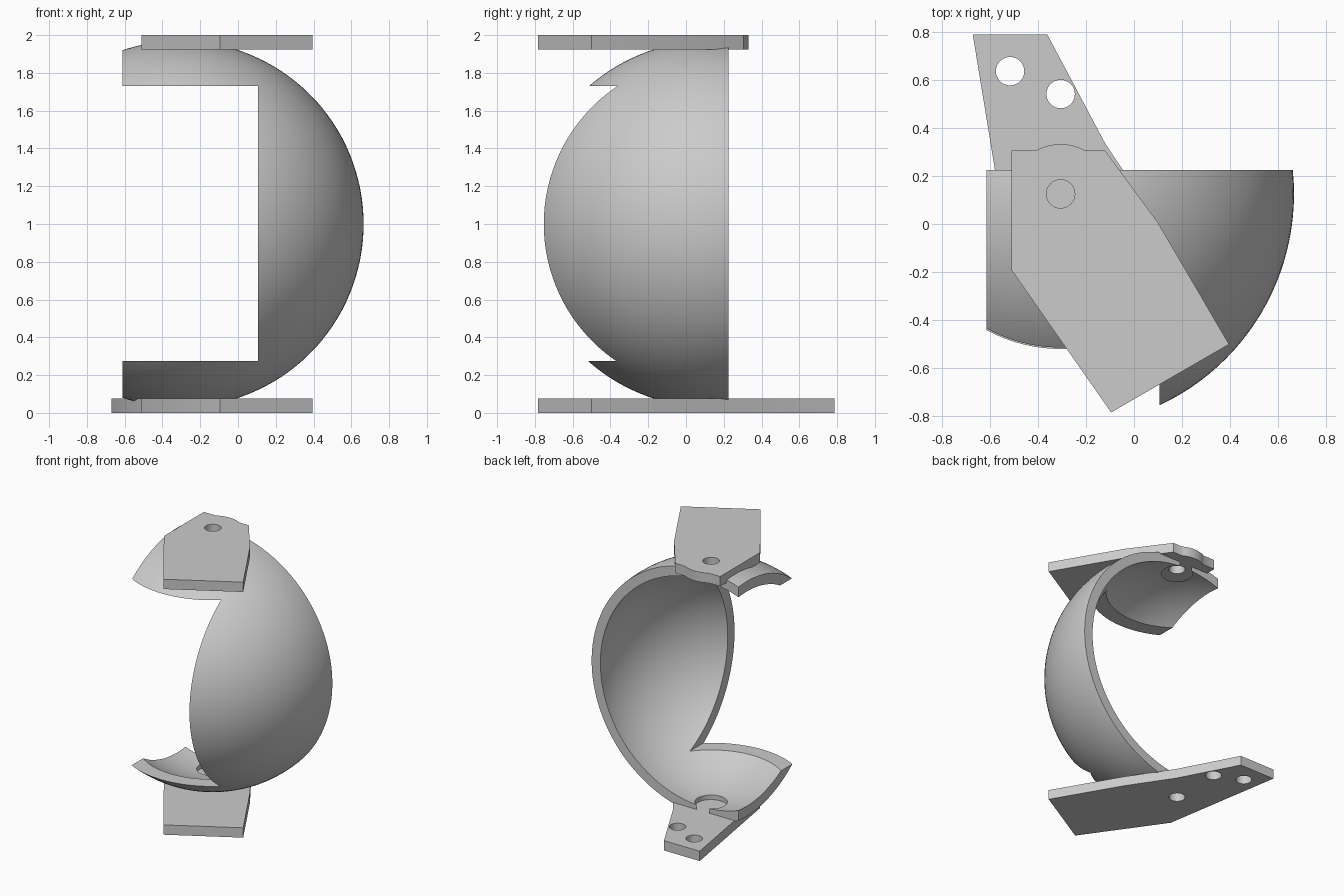
import bpy, bmesh, math

if "Cube" in bpy.data.objects:
    bpy.data.objects.remove(bpy.data.objects["Cube"], do_unlink=True)

AX, AY, AZ = -0.305, 0.125, 1.0      # centre of the bowl, on the pivot axis
RADIUS, WALL = 0.97, 0.075
PLATE = 0.077                        # plate thickness
HOLE = 0.059

grey = bpy.data.materials.new("plain grey")
grey.use_nodes = True
GREY = (0.6, 0.6, 0.6, 1)
grey.diffuse_color = GREY
grey.node_tree.nodes["Principled BSDF"].inputs["Base Color"].default_value = GREY


def finish(bm, name):
    bmesh.ops.recalc_face_normals(bm, faces=bm.faces)
    mesh = bpy.data.meshes.new(name)
    bm.to_mesh(mesh)
    bm.free()
    mesh.materials.append(grey)
    obj = bpy.data.objects.new(name, mesh)
    bpy.context.collection.objects.link(obj)
    return obj


def sphere(name, radius):
    bm = bmesh.new()
    bmesh.ops.create_uvsphere(bm, u_segments=128, v_segments=64, radius=radius)
    bmesh.ops.translate(bm, verts=bm.verts, vec=(AX, AY, AZ))
    return finish(bm, name)


def box(name, low, high):
    bm = bmesh.new()
    bmesh.ops.create_cube(bm, size=1)
    for v in bm.verts:
        v.co = [lo if c < 0 else hi for c, lo, hi in zip(v.co, low, high)]
    return finish(bm, name)


def prism(name, outline, z0, z1):
    bm = bmesh.new()
    face = bm.faces.new([bm.verts.new((x, y, z0)) for x, y in outline])
    up = bmesh.ops.extrude_face_region(bm, geom=[face])["geom"]
    for v in up:
        if isinstance(v, bmesh.types.BMVert):
            v.co.z = z1
    return finish(bm, name)


def arc(x, y, r, start, end, steps):
    angles = [math.radians(start + (end - start) * i / steps) for i in range(steps + 1)]
    return [(x + r * math.cos(a), y + r * math.sin(a)) for a in angles]


def drill(name, x, y, r, z0, z1):
    return prism(name, arc(x, y, r, 0, 360, 48)[:-1], z0, z1)


def cut(obj, cutters, operation="DIFFERENCE"):
    bpy.context.view_layer.objects.active = obj
    for cutter in cutters:
        mod = obj.modifiers.new("cut", "BOOLEAN")
        mod.operation, mod.solver, mod.object = operation, "EXACT", cutter
        bpy.ops.object.modifier_apply(modifier=mod.name)
        bpy.data.objects.remove(cutter, do_unlink=True)


def smooth(obj):
    bpy.ops.object.select_all(action="DESELECT")
    obj.select_set(True)
    bpy.context.view_layer.objects.active = obj
    bpy.ops.object.shade_smooth_by_angle(angle=math.radians(30))


# Bowl: hollow sphere, trimmed at the back and one side, with a square window
bowl = sphere("bowl", RADIUS)
cut(bowl, [
    sphere("hollow", RADIUS - WALL),
    box("window", (-2, -2, 0.275), (0.107, 2, 1.73)),
])
cut(bowl, [box("bounds", (-0.612, -2, -1), (2, 0.225, 3))], "INTERSECT")
cut(bowl, [
    drill("pivot_bore", AX, AY, HOLE, -1, 3),
    drill("counterbore", AX, AY, 0.115, PLATE, 2 - PLATE),
])
smooth(bowl)

# Mounting plates share the same front outline
front = [(0.1, 0.005), (0.395, -0.5), (-0.095, -0.783), (-0.51, -0.19)]

top_plate = prism("top_plate",
                  [(-0.51, 0.305)] + arc(AX, AY, 0.207, 119.5, 60.5, 16)
                  + [(-0.12, 0.305)] + front, 2 - PLATE, 2)
cut(top_plate, [drill("top_hole", AX, AY, HOLE, 1.5, 2.5)])
smooth(top_plate)

bottom_plate = prism("bottom_plate",
                     [(-0.67, 0.787), (-0.36, 0.787), (-0.12, 0.335)] + front, 0, PLATE)
cut(bottom_plate, [drill("bottom_hole", x, y, HOLE, -0.5, 0.5)
                   for x, y in ((AX, AY), (AX, 0.54), (-0.515, 0.635))])
smooth(bottom_plate)
